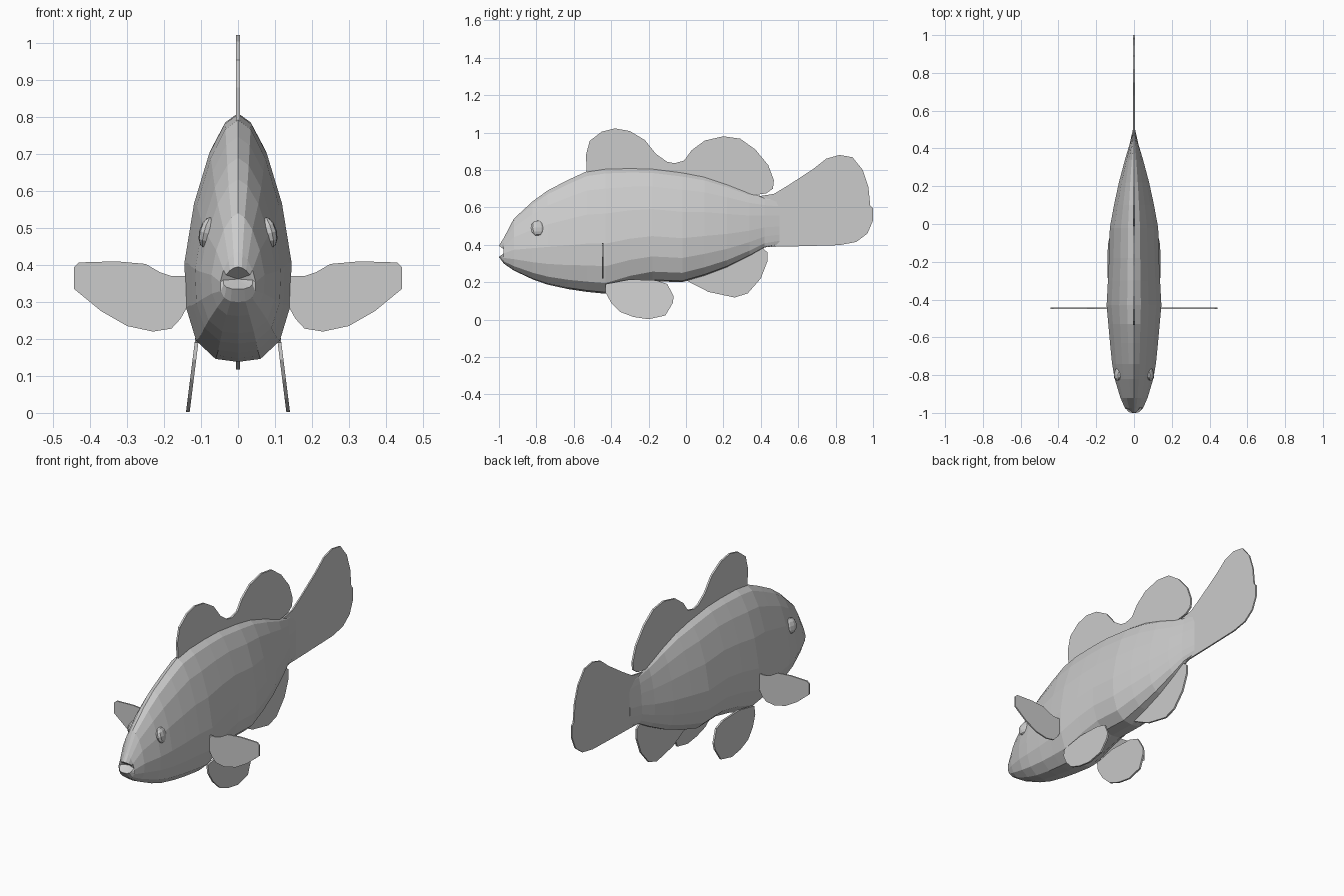
import bpy, bmesh, math
from mathutils import Vector


def finish(name, bm):
    bmesh.ops.recalc_face_normals(bm, faces=bm.faces)
    mesh = bpy.data.meshes.new(name)
    bm.to_mesh(mesh)
    bm.free()
    obj = bpy.data.objects.new(name, mesh)
    bpy.context.collection.objects.link(obj)
    return obj


def plate(name, points, offset):
    """Thin closed plate: outline of 3D points thickened by +-offset."""
    bm = bmesh.new()
    off = Vector(offset)
    a = [bm.verts.new(Vector(p) + off) for p in points]
    b = [bm.verts.new(Vector(p) - off) for p in points]
    n = len(points)
    bm.faces.new(a)
    bm.faces.new(b[::-1])
    for i in range(n):
        j = (i + 1) % n
        bm.faces.new((a[i], b[i], b[j], a[j]))
    return finish(name, bm)


# Body: egg-shaped section (width factor, height factor) lofted along y
half = [(0, 0), (.42, .012), (.78, .085), (.97, .22), (1, .40),
        (.82, .64), (.54, .84), (.25, .96), (0, 1)]
section = half + [(-u, t) for u, t in half[-2:0:-1]]
# stations: y, bottom z, top z, half width
stations = [(-1, .335, .395, .040), (-.975, .30, .435, .048), (-.92, .262, .54, .072),
            (-.82, .215, .632, .102), (-.74, .187, .69, .116), (-.63, .163, .747, .127),
            (-.53, .148, .793, .136), (-.43, .138, .808, .145), (-.30, .180, .811, .138),
            (-.18, .205, .808, .132), (-.02, .200, .788, .128), (.10, .235, .765, .106),
            (.22, .280, .725, .080), (.34, .340, .678, .048), (.42, .385, .655, .024),
            (.50, .400, .645, .006)]
bm = bmesh.new()
rings = []
for k, (y, zb, zt, w) in enumerate(stations):
    ring = []
    for u, t in section:
        # corners of the mouth are drawn back on the first ring
        back = .04 * (1 - abs(2 * t - 1)) if k == 0 else 0
        ring.append(bm.verts.new((u * w, y + back, zb + t * (zt - zb))))
    rings.append(ring)
n = len(section)
for r, s in zip(rings, rings[1:]):
    for i in range(n):
        j = (i + 1) % n
        bm.faces.new((r[i], r[j], s[j], s[i]))
bm.faces.new(rings[-1])
throat = bm.verts.new((0, -.955, .362))
for i in range(n):
    bm.faces.new((rings[0][i], rings[0][(i + 1) % n], throat))
finish("body", bm)

# Centre-line fins as (y, z) outlines
dorsal = [(-.53, .78), (-.535, .88), (-.515, .955), (-.45, 1.005), (-.38, 1.022), (-.30, 1.008),
          (-.22, .96), (-.16, .885), (-.10, .843), (-.06, .836), (-.01, .85), (.03, .905),
          (.10, .957), (.20, .98), (.29, .967), (.37, .91), (.44, .825), (.47, .745),
          (.465, .70), (.43, .675), (.36, .665), (.22, .70), (0, .76), (-.30, .78)]
anal = [(0, .21), (.12, .148), (.26, .118), (.33, .14), (.40, .22), (.435, .31),
        (.435, .36), (.40, .39), (.32, .40), (.15, .30)]
tail = [(.36, .655), (.47, .672), (.55, .72), (.68, .805), (.75, .86), (.82, .88), (.89, .868),
        (.945, .80), (.975, .71), (.985, .61), (1, .595), (1, .53), (.97, .46),
        (.91, .415), (.82, .398), (.60, .392), (.42, .388), (.36, .38)]
for name, outline, th in (("dorsal_fin", dorsal, .005), ("anal_fin", anal, .005),
                          ("tail_fin", tail, .004)):
    plate(name, [(0, y, z) for y, z in outline], (th, 0, 0))

# Paired fins and eyes
pectoral = [(.13, .37), (.18, .37), (.21, .38), (.25, .403), (.33, .41), (.43, .407),
            (.443, .395), (.443, .335), (.37, .275), (.30, .235), (.23, .22), (.18, .228),
            (.155, .255), (.13, .30)]
pelvic = [(-.43, .19), (-.43, .145), (-.40, .09), (-.35, .04), (-.28, .014), (-.20, .002),
          (-.11, .022), (-.07, .09), (-.066, .125), (-.10, .19), (-.16, .21), (-.30, .215)]
for side, s in (("left", 1), ("right", -1)):
    plate("pectoral_fin_" + side, [(s * x, -.445, z) for x, z in pectoral], (0, .004, 0))
    plate("pelvic_fin_" + side,
          [(s * (.136 - .125 * z), y, z) for y, z in pelvic], (.005, 0, 0))
    bpy.ops.mesh.primitive_uv_sphere_add(segments=10, ring_count=6, radius=1,
                                         location=(s * .082, -.79, .488),
                                         rotation=(0, math.radians(-14 * s), math.radians(14 * s)))
    eye = bpy.context.object
    eye.name = "eye_" + side
    eye.scale = (.022, .042, .043)
